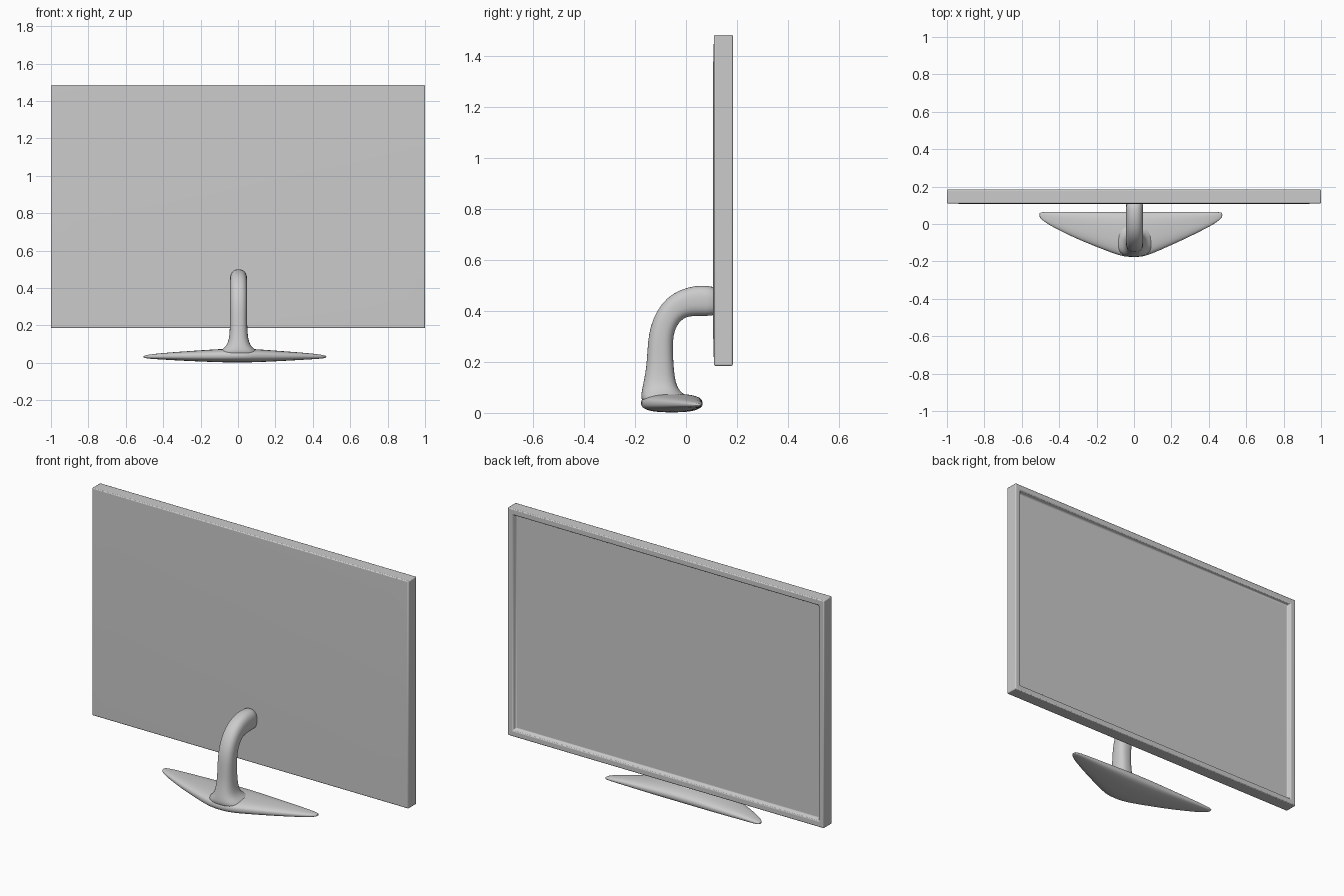
import bpy, bmesh, math
from mathutils import Vector

if "Cube" in bpy.data.objects:
    bpy.data.objects.remove(bpy.data.objects["Cube"])


def make_object(name, bm):
    bmesh.ops.recalc_face_normals(bm, faces=bm.faces)
    mesh = bpy.data.meshes.new(name)
    bm.to_mesh(mesh)
    bm.free()
    obj = bpy.data.objects.new(name, mesh)
    bpy.context.collection.objects.link(obj)
    return obj


def smooth(obj, angle):
    bpy.ops.object.select_all(action='DESELECT')
    obj.select_set(True)
    bpy.context.view_layer.objects.active = obj
    bpy.ops.object.shade_smooth_by_angle(angle=math.radians(angle))


def loft(name, sections, power, sides=32):
    """Skin superellipse rings; each section is centre, half axis a, half axis b."""
    bm = bmesh.new()
    rings = []
    for centre, a, b in sections:
        ring = []
        for i in range(sides):
            t = 2 * math.pi * i / sides
            c, s = math.cos(t), math.sin(t)
            u = math.copysign(abs(c) ** (2 / power), c)
            v = math.copysign(abs(s) ** (2 / power), s)
            ring.append(bm.verts.new(centre + a * u + b * v))
        rings.append(ring)
    for r0, r1 in zip(rings, rings[1:]):
        for i in range(sides):
            j = (i + 1) % sides
            bm.faces.new((r0[i], r0[j], r1[j], r1[i]))
    bm.faces.new(rings[0])
    bm.faces.new(rings[-1])
    obj = make_object(name, bm)
    sub = obj.modifiers.new("smooth", 'SUBSURF')
    sub.levels = sub.render_levels = 1
    return obj


# Screen: slab with a recessed display on +y and a faint bulge on -y
bm = bmesh.new()
bmesh.ops.create_cube(bm, size=1)
for v in bm.verts:
    v.co = Vector((v.co.x * 2, 0.147 + v.co.y * 0.074, 0.835 + v.co.z * 1.3))
bm.normal_update()
display = max(bm.faces, key=lambda f: f.normal.y)
panel = min(bm.faces, key=lambda f: f.normal.y)
bmesh.ops.inset_region(bm, faces=[display], thickness=0.047)
bmesh.ops.inset_region(bm, faces=[display], thickness=0.01, depth=-0.022)
bmesh.ops.inset_region(bm, faces=[panel], thickness=0.15, depth=0.003)
screen = make_object("screen", bm)
bevel = screen.modifiers.new("soft_edges", 'BEVEL')
bevel.width = 0.005
bevel.segments = 2
bevel.limit_method = 'ANGLE'
smooth(screen, 40)

# Base: half profile as (distance, front y, back y, bottom z, top z)
half = [(0.0, -0.178, 0.065, 0.002, 0.075), (0.05, -0.175, 0.065, 0.002, 0.075),
        (0.1, -0.16, 0.065, 0.003, 0.073), (0.2, -0.118, 0.065, 0.007, 0.066),
        (0.3, -0.075, 0.065, 0.012, 0.059), (0.4, -0.025, 0.065, 0.018, 0.051),
        (0.45, 0.003, 0.065, 0.021, 0.045), (0.475, 0.022, 0.063, 0.024, 0.041),
        (0.49, 0.038, 0.06, 0.028, 0.036)]
profile = [(-d, *r) for d, *r in reversed(half[1:])] + half
sections = [(Vector((x - 0.017 * min(1, abs(x) / 0.3), (f + b) / 2, (lo + hi) / 2)),
             Vector((0, (b - f) / 2, 0)), Vector((0, 0, (hi - lo) / 2)))
            for x, f, b, lo, hi in profile]
base = loft("stand_base", sections, 2.6)

# Neck: outer and inner edge points (y, z) plus half width
edges = [(-0.17, 0.03, 0.02, 0.045, 0.12), (-0.178, 0.06, 0.005, 0.066, 0.10),
         (-0.174, 0.085, -0.018, 0.08, 0.072), (-0.168, 0.115, -0.034, 0.10, 0.056),
         (-0.16, 0.155, -0.045, 0.14, 0.049), (-0.154, 0.2, -0.05, 0.2, 0.046),
         (-0.15, 0.28, -0.052, 0.26, 0.046), (-0.14, 0.34, -0.05, 0.30, 0.046),
         (-0.116, 0.4, -0.04, 0.337, 0.046), (-0.076, 0.452, -0.02, 0.364, 0.046),
         (-0.025, 0.484, 0.003, 0.378, 0.046), (0.035, 0.5, 0.035, 0.381, 0.046),
         (0.08, 0.5, 0.08, 0.381, 0.046), (0.13, 0.494, 0.13, 0.381, 0.046)]
sections = [(Vector((0.003, (y0 + y1) / 2, (z0 + z1) / 2)), Vector((w, 0, 0)),
             Vector((0, (y0 - y1) / 2, (z0 - z1) / 2))) for y0, z0, y1, z1, w in edges]
neck = loft("stand_neck", sections, 2.5)
smooth(neck, 50)
smooth(base, 50)
